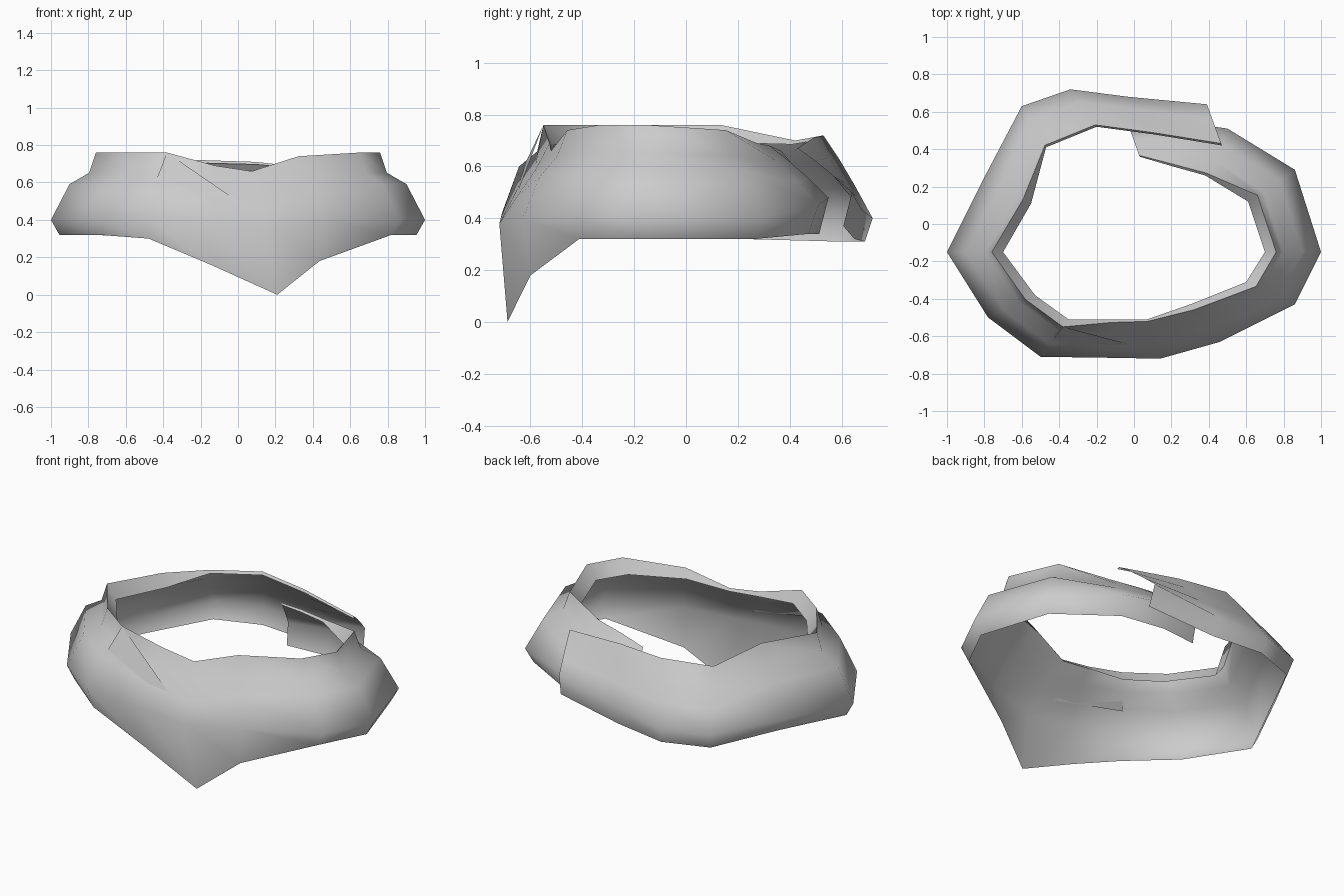
import bpy
from mathutils import Vector

# Stations along the wrap: outer xy, inner xy, bottom z, widest z, top z, collar amount
stations = [
    (.39, .64, .47, .42, .37, .50, .67, 0),
    (-.03, .68, .10, .48, .32, .43, .71, 0),
    (-.34, .72, -.20, .52, .31, .40, .72, 0),
    (-.60, .63, -.47, .41, .31, .40, .70, 0),
    (-.80, .25, -.55, .11, .32, .40, .76, .8),
    (-1.0, -.15, -.70, -.15, .32, .40, .76, 1),
    (-.78, -.50, -.53, -.38, .32, .40, .76, 1),
    (-.50, -.71, -.35, -.51, .30, .42, .76, 1),
    (-.15, -.715, -.12, -.51, .16, .40, .69, .2),
    (.14, -.72, .07, -.51, .00, .38, .66, 0),
    (.46, -.63, .30, -.43, .18, .40, .74, .6),
    (.86, -.43, .60, -.31, .32, .40, .76, 1),
    (1.0, -.15, .70, -.15, .32, .40, .76, 1),
    (.86, .29, .61, .12, .32, .40, .74, 1),
    (.50, .51, .38, .26, .34, .45, .69, 0),
    (.22, .55, .20, .31, .34, .48, .68, 0),
    (-.02, .50, .03, .36, .35, .48, .66, 0),
]
# Cross-section above the widest line: (inward, height) for flat band and for collar
FLAT = [(.33, .38), (.65, .72), (.95, 1), (1, .95)]
COLLAR = [(.33, .53), (.68, .70), (.80, 1), (1, .78)]


def section(ox, oy, ix, iy, zb, zw, zt, k):
    o, i = Vector((ox, oy)), Vector((ix, iy))
    b = o.lerp(i, .15)
    if zb == 0:                       # pointed front tip sits off to the right
        b.x += .08
    pts = [(b.x, b.y, zb), (ox, oy, zw)]
    for (fa, ha), (fc, hc) in zip(FLAT, COLLAR):
        p = o.lerp(i, fa + (fc - fa) * k)
        pts.append((p.x, p.y, zw + (zt - zw) * (ha + (hc - ha) * k)))
    return pts


def make(name, verts, faces):
    me = bpy.data.meshes.new(name)
    me.from_pydata(verts, [], faces)
    ob = bpy.data.objects.new(name, me)
    bpy.context.collection.objects.link(ob)
    bpy.ops.object.select_all(action='DESELECT')
    ob.select_set(True)
    bpy.context.view_layer.objects.active = ob
    bpy.ops.object.shade_smooth_by_angle(angle=1.1)
    return ob


# Neck wrap: open sheet whose ends overlap at the back
rows = [section(*s) for s in stations]
n = len(rows[0])
faces = [(a * n + j, a * n + j + 1, (a + 1) * n + j + 1, (a + 1) * n + j)
         for a in range(len(rows) - 1) for j in range(n - 1)]
faces = [f[::-1] for f in faces]
make("neck_wrap", [p for r in rows for p in r], faces)

# Diagonal fold lying over the front neckline
make("front_fold", [(-.38, -.55, .76), (-.45, -.635, .58), (.02, -.655, .485)],
     [(0, 1, 2)])
